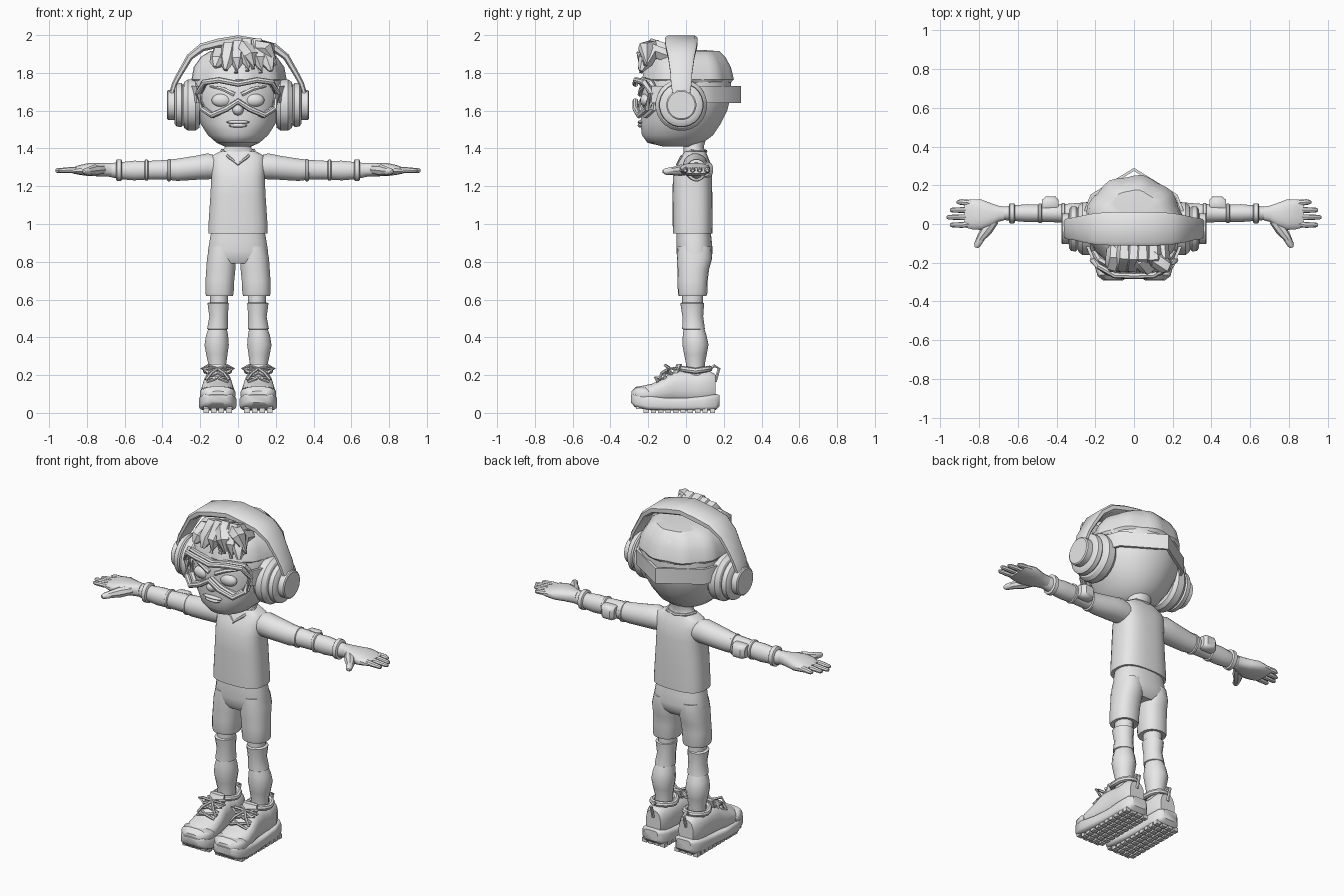
import bpy, bmesh, math
from mathutils import Vector

grey = bpy.data.materials.new("plain grey")
grey.diffuse_color = (0.8, 0.8, 0.8, 1)


def finish(name, bm, mirror=False, angle=40):
    bmesh.ops.recalc_face_normals(bm, faces=bm.faces)
    me = bpy.data.meshes.new(name)
    bm.to_mesh(me)
    bm.free()
    me.materials.append(grey)
    ob = bpy.data.objects.new(name, me)
    bpy.context.collection.objects.link(ob)
    bpy.ops.object.select_all(action='DESELECT')
    ob.select_set(True)
    bpy.context.view_layer.objects.active = ob
    bpy.ops.object.shade_smooth_by_angle(angle=math.radians(angle))
    if mirror:
        ob.modifiers.new("mirror", 'MIRROR').use_mirror_merge = False
    return ob


def skin(bm, rings, closed=False, cap=True):
    vs = [[bm.verts.new(p) for p in r] for r in rings]
    n = len(vs[0])
    for a, b in zip(vs, vs[1:] + vs[:1] if closed else vs[1:]):
        for i in range(n):
            j = (i + 1) % n
            bm.faces.new((a[i], a[j], b[j], b[i]))
    if cap and not closed:
        bm.faces.new(vs[0][::-1])
        bm.faces.new(vs[-1])


def loft(name, axis, rows, n=20, p=2, mirror=False, angle=40):
    """Rows are (position on axis, centre u, centre v, radius u, radius v)."""
    rings = []
    for t, cu, cv, ru, rv in rows:
        ring = []
        for i in range(n):
            c, s = math.cos(math.tau * (i + .5) / n), math.sin(math.tau * (i + .5) / n)
            u = cu + ru * math.copysign(abs(c) ** (2 / p), c)
            v = cv + rv * math.copysign(abs(s) ** (2 / p), s)
            ring.append({'X': (t, u, v), 'Y': (u, t, v), 'Z': (u, v, t)}[axis])
        rings.append(ring)
    bm = bmesh.new()
    skin(bm, rings)
    return finish(name, bm, mirror, angle)


def tube(name, paths, radii, n=8, closed=False, mirror=False, flat=None):
    """Sweep a round section, or a tall strip when flat = (thickness, height)."""
    bm = bmesh.new()
    for path in paths:
        pts = [Vector(q) for q in path]
        m = len(pts)
        rings = []
        for k, q in enumerate(pts):
            a = pts[k - 1] if k or closed else q
            b = pts[(k + 1) % m] if k < m - 1 or closed else q
            t = (b - a).normalized()
            up = Vector((0, 0, 1)) if abs(t.z) < .9 else Vector((0, 1, 0))
            s = t.cross(up).normalized()
            w = s.cross(t)
            if flat:
                rings.append([q + s * flat[0] * i + w * flat[1] * j
                              for i, j in ((-1, -1), (1, -1), (1, 1), (-1, 1))])
            else:
                r = radii[k] if isinstance(radii, (list, tuple)) else radii
                rings.append([q + r * (s * math.cos(math.tau * i / n) + w * math.sin(math.tau * i / n))
                              for i in range(n)])
        skin(bm, rings, closed)
    return finish(name, bm, mirror)


def ball(name, c, size, mirror=False):
    bm = bmesh.new()
    bmesh.ops.create_uvsphere(bm, u_segments=16, v_segments=10, radius=1)
    for v in bm.verts:
        v.co = Vector(c) + Vector(a * b for a, b in zip(v.co, size))
    return finish(name, bm, mirror)


# Head and neck: rows give height, front, back, half width
head = [(1.41, -.12, .05, .07), (1.43, -.205, .09, .115), (1.47, -.235, .145, .16),
        (1.53, -.242, .185, .20), (1.60, -.24, .22, .23), (1.68, -.24, .24, .243),
        (1.76, -.23, .24, .24), (1.82, -.20, .23, .225), (1.87, -.15, .21, .19), (1.90, -.08, .17, .13)]
loft("head", 'Z', [(z, 0, (f + b) / 2, w, (b - f) / 2) for z, f, b, w in head], 24, 2.1)
loft("neck", 'Z', [(1.33, 0, .045, .12, .06), (1.37, 0, .045, .10, .058), (1.39, 0, .042, .08, .055),
                   (1.41, 0, .04, .068, .055), (1.46, 0, .04, .075, .07)])

# Face
ball("eye", (.085, -.213, 1.655), (.055, .03, .036), True)
tube("eyebrow", [[(.02, -.243, 1.685), (.08, -.238, 1.715), (.15, -.215, 1.73)]], [.013, .012, .005], 6, mirror=True)
ball("nose", (0, -.243, 1.605), (.03, .035, .03))
ball("upper_lip", (0, -.24, 1.539), (.062, .016, .01))
ball("lower_lip", (0, -.238, 1.522), (.048, .018, .012))
ball("ear", (.235, -.01, 1.63), (.03, .05, .08), True)

# Hair: scalloped cap and a front quiff of thick locks
bm = bmesh.new()
rings = []
for z, rx, ry, wave in ((1.75, .24, .23, 0), (1.765, .25, .24, .03), (1.83, .238, .225, .03),
                        (1.885, .20, .195, .03), (1.915, .15, .165, .02), (1.92, .08, .1, 0)):
    rings.append([((k := 1 + wave * math.cos(9 * a)) * rx * math.cos(a), .01 + k * ry * math.sin(a), z)
                  for a in (math.tau * i / 36 for i in range(36))])
skin(bm, rings)
finish("hair_cap", bm, angle=30)
locks = [(-.10, 1.87, -.12, 1.83), (-.05, 1.90, -.065, 1.815), (0, 1.91, -.01, 1.80),
         (.045, 1.92, .05, 1.81), (.10, 1.92, .12, 1.80), (.14, 1.89, .175, 1.81)]
tube("hair_quiff", [[(a, -.09, b), (a, -.17, b + .025), ((a + c) / 2, -.215, (b + d) / 2 + .01), (c, -.24, d)]
                    for a, b, c, d in locks], [.035, .046, .042, .012], 6)
tube("hair_crest", [[(.04, -.11, 1.90), (.10, -.17, 1.935), (.16, -.215, 1.93), (.20, -.215, 1.84)],
                    [(-.02, -.11, 1.91), (.04, -.19, 1.93), (.07, -.225, 1.89), (.08, -.245, 1.82)]],
     [.03, .046, .042, .01], 6)

# Goggles: rim follows the face curve, strap runs round the head
half = [(.10, 1.762), (.18, 1.75), (.213, 1.69), (.19, 1.61), (.14, 1.575), (.06, 1.61)]
rim = [(0, 1.742)] + half + [(0, 1.65)] + [(-x, z) for x, z in half[::-1]]
def on_face(x, z, out=0):
    return (x, -.268 - out + 4 * max(0, abs(x) - .07) ** 2, z)
tube("goggle_rim", [[on_face(x, z) for x, z in rim]], .016, 8, closed=True)
tube("goggle_seal", [[(x * .97, on_face(x, z)[1] + .035, z) for x, z in rim]], .017, 6, closed=True)
side = [(.212, -.18), (.245, -.10), (.255, 0), (.248, .07), (.22, .145)]
tube("goggle_strap", [[(-x, y, 1.685) for x, y in side] + [(0, .282, 1.685)] +
                      [(x, y, 1.685) for x, y in side[::-1]]], 0, flat=(.008, .045))

# Headphones
cup = [(.20, .09), (.205, .122), (.225, .137), (.265, .137), (.285, .122), (.29, .108), (.30, .118),
       (.325, .115), (.335, .10), (.337, .08), (.37, .08), (.375, .073)]
loft("ear_cup", 'X', [(x, -.025, 1.63, r, r) for x, r in cup], 24, mirror=True, angle=30)
arch = [(.36, 1.57, .035, .012), (.355, 1.68, .045, .013), (.335, 1.745, .055, .014), (.305, 1.80, .058, .015),
        (.255, 1.885, .07, .018), (.19, 1.935, .082, .022), (.1, 1.958, .086, .024), (0, 1.975, .086, .024)]
arch = [(-x, z, w, t) for x, z, w, t in arch] + arch[-2::-1]
bm = bmesh.new()
rings = []
for k, (x, z, w, t) in enumerate(arch):
    a, b = arch[max(k - 1, 0)], arch[min(k + 1, len(arch) - 1)]
    d = Vector((b[0] - a[0], 0, b[1] - a[1])).normalized()
    nrm = Vector((-d.z, 0, d.x))
    rings.append([Vector((x, -.025 + w * u, z)) + nrm * t * v for u, v in
                  ((-1, -.5), (-.8, -1), (.8, -1), (1, -.5), (1, .5), (.8, 1), (-.8, 1), (-1, .5))])
skin(bm, rings)
finish("headband", bm, angle=35)

# Shirt with neckline trim
loft("shirt", 'Z', [(.95, 0, .035, .146, .095), (.95, 0, .035, .158, .105), (1.0, 0, .035, .157, .106),
                    (1.15, 0, .034, .147, .106), (1.25, 0, .034, .142, .104), (1.32, 0, .043, .146, .088),
                    (1.36, 0, .047, .14, .068), (1.385, 0, .047, .095, .058)], 24, 2.8)
tube("neckline", [[(0, -.045, 1.315), (.05, -.025, 1.355), (.085, .03, 1.39), (.06, .09, 1.39), (0, .105, 1.385),
                   (-.06, .09, 1.39), (-.085, .03, 1.39), (-.05, -.025, 1.355)]], .008, 6, closed=True)

# Arms with sleeve bands
loft("arm", 'X', [(.10, .05, 1.30, .06, .06), (.16, .05, 1.305, .068, .07), (.22, .05, 1.298, .066, .065),
                  (.32, .052, 1.287, .055, .06), (.38, .055, 1.287, .048, .053), (.47, .055, 1.285, .045, .05),
                  (.55, .056, 1.283, .047, .053), (.62, .056, 1.282, .041, .046), (.70, .054, 1.287, .032, .034)],
     16, mirror=True)
for name, x0, x1, r in (("upper_sleeve_band", .355, .375, .06), ("elbow_band", .475, .495, .057),
                        ("wrist_band", .615, .645, .058)):
    loft(name, 'X', [(x0, .055, 1.285, r * .8, r * .9), (x0 + .004, .055, 1.285, r * .9, r),
                     (x1 - .004, .055, 1.285, r * .9, r), (x1, .055, 1.285, r * .8, r * .9)], 16, mirror=True)
loft("elbow_pad", 'X', [(.39, .095, 1.287, .03, .035), (.405, .105, 1.287, .038, .042),
                        (.455, .105, 1.287, .038, .042), (.475, .095, 1.287, .03, .035)], 12, 3, True)

# Hands
loft("palm", 'X', [(.67, .054, 1.288, .036, .036), (.70, .053, 1.288, .042, .036), (.74, .047, 1.288, .062, .036),
                   (.79, .048, 1.288, .08, .035), (.84, .05, 1.286, .078, .026), (.875, .053, 1.283, .07, .016)],
     16, 2.5, True)
tube("finger", [[(.84, y, 1.288), (.89, y + d, 1.286), (tip - .01, y + d, 1.283), (tip, y + d, 1.283)]
                for y, d, tip in ((.108, .005, .915), (.072, 0, .95), (.035, 0, .967), (0, -.005, .95))],
     [.016, .015, .012, .007], 8, mirror=True)
tube("thumb", [[(.72, .02, 1.288), (.76, -.03, 1.284), (.79, -.07, 1.28), (.81, -.11, 1.278), (.815, -.122, 1.278)]],
     [.025, .03, .022, .017, .008], 8, mirror=True)

# Shorts: hips plus two legs
loft("shorts_hips", 'Z', [(.97, 0, .04, .14, .09), (.92, 0, .042, .15, .094), (.86, 0, .045, .16, .097),
                          (.82, 0, .045, .162, .092), (.79, 0, .04, .135, .07)], 24, 2.5)
loft("shorts_leg", 'Z', [(.88, .083, .045, .07, .09), (.82, .087, .045, .078, .094), (.76, .091, .038, .078, .084),
                         (.70, .096, .035, .077, .08), (.635, .098, .035, .076, .078), (.62, .098, .035, .072, .074),
                         (.625, .098, .035, .05, .05)], 18, 2.3, True)

# Legs: knee, knee pad and sock
loft("knee", 'Z', [(.66, .1, .035, .05, .055), (.57, .1, .035, .048, .055)], 14, mirror=True)
loft("knee_pad", 'Z', [(.585, .105, .033, .05, .055), (.58, .105, .033, .058, .063), (.51, .103, .036, .05, .055),
                       (.445, .108, .04, .057, .06), (.44, .108, .04, .048, .05)], 14, mirror=True)
loft("calf", 'Z', [(.445, .108, .042, .05, .055), (.41, .111, .046, .06, .063), (.36, .113, .05, .066, .069),
                   (.31, .112, .05, .058, .06), (.26, .11, .05, .049, .05), (.18, .11, .05, .05, .05)], 14, mirror=True)

# Shoes: rows give y, half width, bottom, top
def shoe_part(name, rows, p, angle=40):
    loft(name, 'Y', [(y, .108, (a + b) / 2, w, (b - a) / 2) for y, w, a, b in rows], 20, p, True, angle)

shoe_part("shoe_sole", [(-.292, .05, .055, .095), (-.27, .08, .03, .105), (-.20, .1, .014, .095),
                        (-.10, .093, .012, .08), (0, .083, .012, .08), (.09, .082, .012, .09),
                        (.155, .07, .014, .10), (.178, .045, .035, .095)], 5)
shoe_part("shoe_upper", [(-.28, .05, .06, .115), (-.25, .078, .05, .14), (-.18, .09, .05, .155),
                         (-.12, .086, .05, .185), (-.06, .076, .05, .225), (0, .07, .05, .225),
                         (.06, .07, .05, .215), (.12, .066, .05, .225), (.155, .048, .06, .205)], 2.5)
shoe_part("toe_cap", [(-.288, .05, .07, .115), (-.262, .082, .06, .14), (-.215, .095, .06, .14),
                      (-.19, .09, .06, .125)], 3)
tube("shoe_collar", [[(.108 + .062 * math.cos(a), .05 + .075 * math.sin(a), .222 + .012 * abs(math.sin(a)))
                      for a in (math.tau * i / 16 for i in range(16))]], .016, 8, closed=True, mirror=True)
loft("shoe_tongue", 'Z', [(.17, .108, -.085, .045, .02), (.22, .108, -.05, .05, .018), (.26, .108, -.035, .045, .014)],
     12, 3, True)
laces = [[(.108 - s * .055, y, z - .012), (.108, y - .012, z + .012), (.108 + s * .055, y + .035, z + .008)]
         for y, z in ((-.15, .175), (-.11, .20), (-.08, .225)) for s in (-1, 1)]
laces += [[(.108, -.085, .235), (.108 + s * .05, -.11, .252), (.108 + s * .085, -.09, .235),
           (.108 + s * .05, -.10, .215), (.108, -.085, .23)] for s in (-1, 1)]
laces += [[(.108, -.09, .235), (.108 + s * .035, -.13, .21), (.108 + s * .06, -.14, .175)] for s in (-1, 1)]
tube("shoe_lace", laces, .008, 6, mirror=True)
tube("heel_loop", [[(.108, .125, .23), (.108, .15, .25), (.108, .175, .235), (.108, .155, .165)]], .009, 6, mirror=True)

# Sole tread blocks
bm = bmesh.new()
for i in range(11):
    y = -.25 + i * .039
    for j in range(4):
        x = .108 + (j - 1.5) * .04
        v = bmesh.ops.create_cube(bm, size=1)['verts']
        for q in v:
            q.co = Vector((x + q.co.x * .03, y + q.co.y * .028, (.032 if i == 0 else .012) + q.co.z * .024))
finish("shoe_tread", bm, True)
